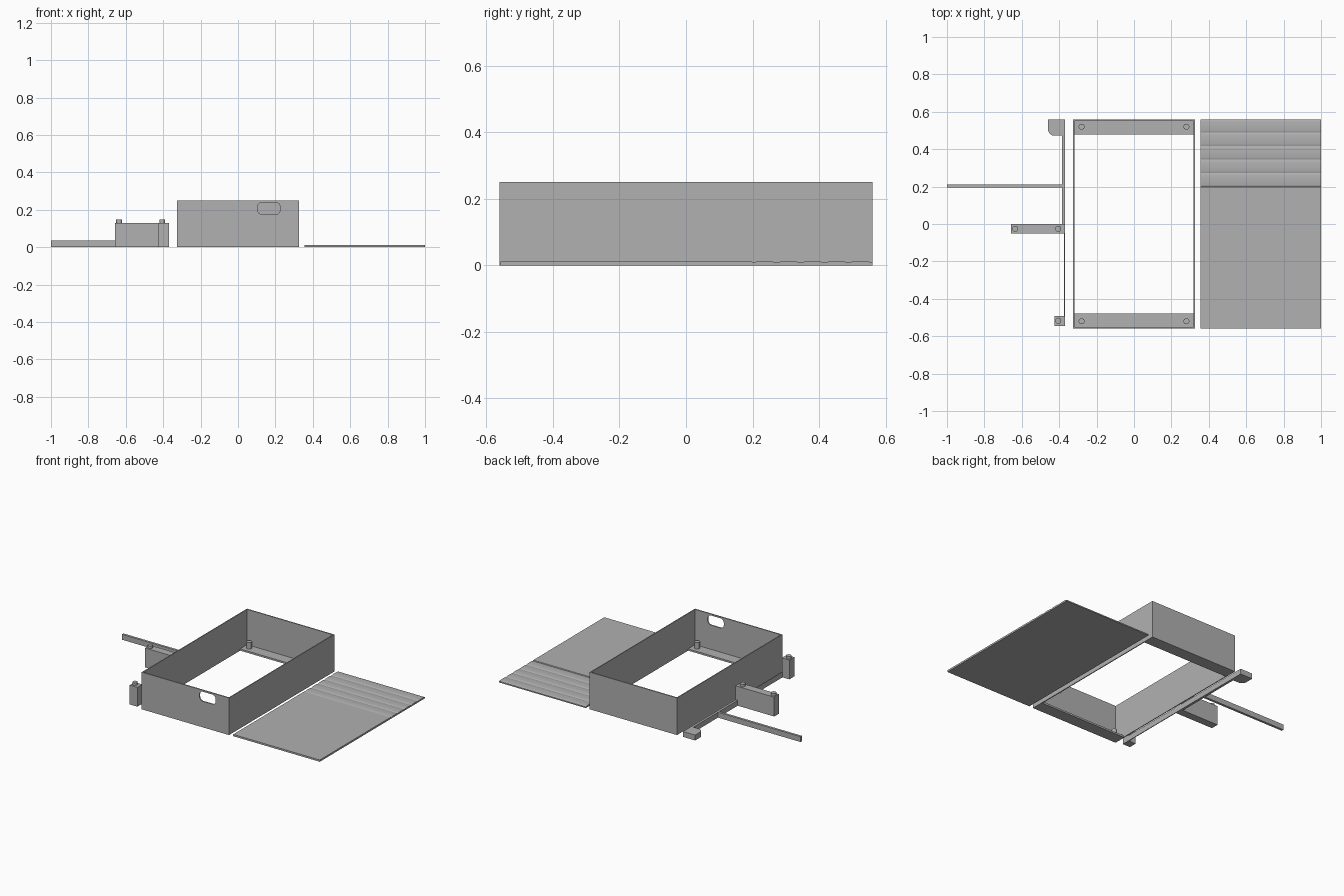
import bpy
import bmesh
from math import cos, sin, pi, radians
from mathutils import Matrix

if "Cube" in bpy.data.objects:
    bpy.data.objects.remove(bpy.data.objects["Cube"], do_unlink=True)

GREY = (0.44, 0.44, 0.44, 1)
grey = bpy.data.materials.new("plain grey")
grey.use_nodes = True
grey.diffuse_color = GREY
grey.node_tree.nodes["Principled BSDF"].inputs["Base Color"].default_value = GREY

# Maps outlines from the ground plane to upright planes
FLAT = Matrix.Identity(4)
XZ = Matrix(((1, 0, 0, 0), (0, 0, 1, 0), (0, 1, 0, 0), (0, 0, 0, 1)))
YZ = Matrix(((0, 0, 1, 0), (1, 0, 0, 0), (0, 1, 0, 0), (0, 0, 0, 1)))


def prism(name, outline, low, high, plane=FLAT):
    """Extrude a closed outline from low to high across the given plane."""
    bm = bmesh.new()
    face = bm.faces.new([bm.verts.new((u, v, low)) for u, v in outline])
    extruded = bmesh.ops.extrude_face_region(bm, geom=[face])["geom"]
    top = [g for g in extruded if isinstance(g, bmesh.types.BMVert)]
    bmesh.ops.translate(bm, verts=top, vec=(0, 0, high - low))
    bm.transform(plane)
    bmesh.ops.recalc_face_normals(bm, faces=bm.faces)
    mesh = bpy.data.meshes.new(name)
    bm.to_mesh(mesh)
    bm.free()
    mesh.materials.append(grey)
    obj = bpy.data.objects.new(name, mesh)
    bpy.context.collection.objects.link(obj)
    return obj


def box(name, x0, x1, y0, y1, z0, z1):
    return prism(name, [(x0, y0), (x1, y0), (x1, y1), (x0, y1)], z0, z1)


def arc(cx, cy, r, start, end, steps=8):
    angles = [radians(start + (end - start) * i / steps) for i in range(steps + 1)]
    return [(cx + r * cos(a), cy + r * sin(a)) for a in angles]


def peg(name, x, y, z0, z1):
    obj = prism(name, arc(x, y, 0.016, 0, 360, 24)[:-1], z0, z1)
    bpy.ops.object.select_all(action="DESELECT")
    obj.select_set(True)
    bpy.context.view_layer.objects.active = obj
    bpy.ops.object.shade_smooth_by_angle()


# Open frame: side walls, end walls, floor ledges and locating pegs
W, D, H = 0.325, 0.56, 0.25
for side, s in (("right", -1), ("left", 1)):
    x0, x1 = sorted((s * W, s * (W - 0.006)))
    box(side + "_wall", x0, x1, -D, D, 0, H)
front_wall = box("front_wall", -W + 0.006, W - 0.006, -D, -D + 0.008, 0, H)
box("back_wall", -W + 0.006, W - 0.006, D - 0.008, D, 0, H)
for end, s in (("front", -1), ("back", 1)):
    y0, y1 = sorted((s * (D - 0.008), s * 0.478))
    box(end + "_ledge", -W + 0.006, W - 0.006, y0, y1, 0, 0.012)
    for side, x in (("right", -0.28), ("left", 0.28)):
        peg(f"{end}_{side}_peg", x, s * 0.52, 0.01, 0.055)

# Rounded opening in the front wall
r = 0.025
opening = (arc(0.225 - r, 0.24 - r, r, 0, 90) + arc(0.105 + r, 0.24 - r, r, 90, 180)
           + arc(0.105 + r, 0.175 + r, r, 180, 270) + arc(0.225 - r, 0.175 + r, r, 270, 360))
cutter = prism("opening_cutter", opening, -0.6, -0.5, XZ)
cutter.hide_render = True
cut = front_wall.modifiers.new("opening", "BOOLEAN")
cut.object = cutter
cut.solver = "EXACT"
bpy.context.view_layer.update()
evaluated = front_wall.evaluated_get(bpy.context.evaluated_depsgraph_get())
cut_mesh = bpy.data.meshes.new_from_object(evaluated)
front_wall.modifiers.clear()
front_wall.data = cut_mesh
bpy.data.objects.remove(cutter, do_unlink=True)

# Cover panel with shallow scalloped ridges toward the back
T, RIDGES, START = 0.012, 5, 0.2
pitch = (D - START) / RIDGES
profile = [(-0.558, 0), (D, 0)]
for i in reversed(range(RIDGES)):
    for k in range(8, -1, -1):
        if k == 8 and i < RIDGES - 1:
            continue
        t = k / 8
        profile.append((START + (i + t) * pitch, T - 0.004 + 0.004 * sin(pi * t) ** 0.5))
profile += [(START - 0.003, T), (-0.558, T)]
prism("cover_panel", profile, 0.355, 1.0, YZ)

# Side rail, thick toward the back and thin toward the front
R, LOW, TALL = -0.369, 0.036, 0.13
box("thick_rail", R - 0.016, R, 0, 0.48, 0, LOW)
box("thin_rail", R - 0.005, R, -0.5, 0, 0, LOW)
box("long_arm", -1.0, R - 0.016, 0.194, 0.21, 0, LOW)
prism("rounded_foot", [(R, 0.472), (R, D), (-0.46, D)]
      + arc(-0.425, 0.507, 0.035, 180, 270), 0, LOW)

# Tall support blocks with pegs
box("middle_block", -0.657, R, -0.052, 0, 0, TALL)
peg("middle_outer_peg", -0.635, -0.026, TALL, 0.147)
peg("middle_inner_peg", -0.405, -0.026, TALL, 0.147)
box("front_post", -0.425, R, -0.545, -0.492, 0, TALL)
peg("front_post_peg", -0.405, -0.517, TALL, 0.147)
